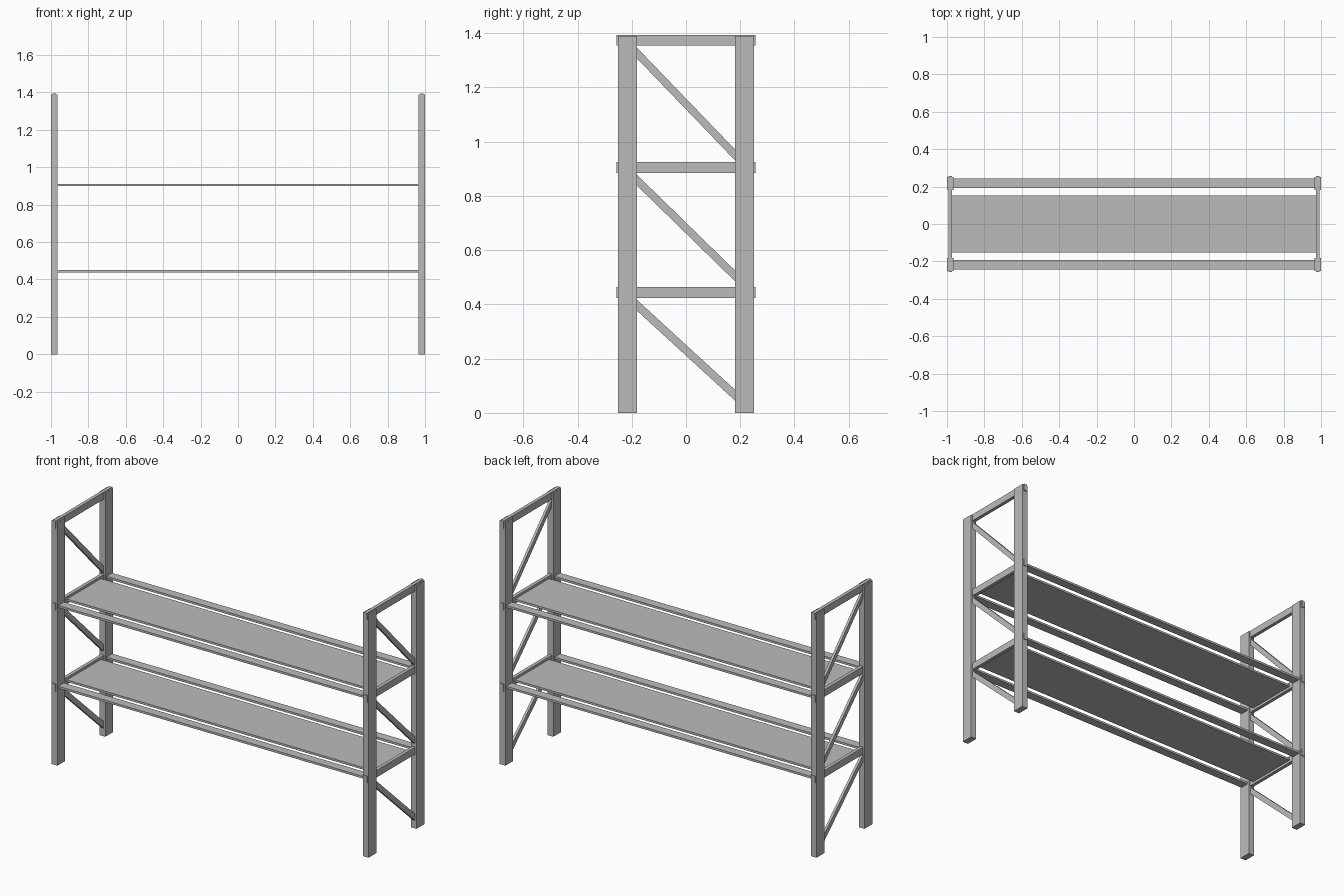
import bpy
import bmesh

cube = bpy.data.objects.get("Cube")
if cube:
    bpy.data.objects.remove(cube, do_unlink=True)

grey = bpy.data.materials.new("plain grey")
grey.use_nodes = True
GREY = (0.5, 0.5, 0.5, 1)
grey.diffuse_color = GREY
grey.node_tree.nodes["Principled BSDF"].inputs["Base Color"].default_value = GREY


def prism(name, profile, x0, x1):
    """Extrude a y-z outline along x."""
    bm = bmesh.new()
    face = bm.faces.new([bm.verts.new((x0, y, z)) for y, z in profile])
    new = bmesh.ops.extrude_face_region(bm, geom=[face])["geom"]
    verts = [v for v in new if isinstance(v, bmesh.types.BMVert)]
    bmesh.ops.translate(bm, verts=verts, vec=(x1 - x0, 0, 0))
    bmesh.ops.recalc_face_normals(bm, faces=bm.faces[:])
    mesh = bpy.data.meshes.new(name)
    bm.to_mesh(mesh)
    bm.free()
    mesh.materials.append(grey)
    obj = bpy.data.objects.new(name, mesh)
    bpy.context.collection.objects.link(obj)
    return obj


def box(name, x0, x1, y0, y1, z0, z1):
    return prism(name, [(y0, z0), (y1, z0), (y1, z1), (y0, z1)], x0, x1)


HEIGHT = 1.39
POST_IN, POST_OUT = 0.181, 0.251
FRAME_X = 0.982                      # centre plane of each end frame
RAIL_TOPS = [0.464, 0.925, 1.394]
RAIL_H = 0.04
BRACE_H = 0.04                       # vertical thickness of a brace
BRACE_FEET = [0.045, 0.485, 0.931]

# End frames: posts, cross rails with protruding tenons, diagonal braces
for side, sx in (("left", 1), ("right", -1)):
    cx = sx * FRAME_X
    for place, sy in (("front", -1), ("back", 1)):
        y0, y1 = sorted((sy * POST_IN, sy * POST_OUT))
        box(f"{place}_{side}_post", cx - 0.018, cx + 0.018, y0, y1, 0, HEIGHT)
    for i, (top, foot) in enumerate(zip(RAIL_TOPS, BRACE_FEET), 1):
        box(f"{side}_cross_rail_{i}", cx - 0.01, cx + 0.01,
            -0.256, 0.256, top - RAIL_H, top)
        head = top - RAIL_H - 0.007
        prism(f"{side}_brace_{i}",
              [(-POST_IN, head), (-POST_IN, head - BRACE_H),
               (POST_IN, foot), (POST_IN, foot + BRACE_H)],
              cx - 0.007, cx + 0.007)

# Shelves: a wide centre board and a narrow slat on either side
for level, top in (("lower", RAIL_TOPS[0]), ("upper", RAIL_TOPS[1])):
    mid = top - RAIL_H / 2
    z0, z1 = mid - 0.006, mid + 0.006
    box(f"{level}_shelf_board", -0.972, 0.972, -0.153, 0.153, z0, z1)
    box(f"{level}_front_slat", -0.965, 0.965, -0.243, -0.192, z0, z1)
    box(f"{level}_back_slat", -0.965, 0.965, 0.192, 0.243, z0, z1)
